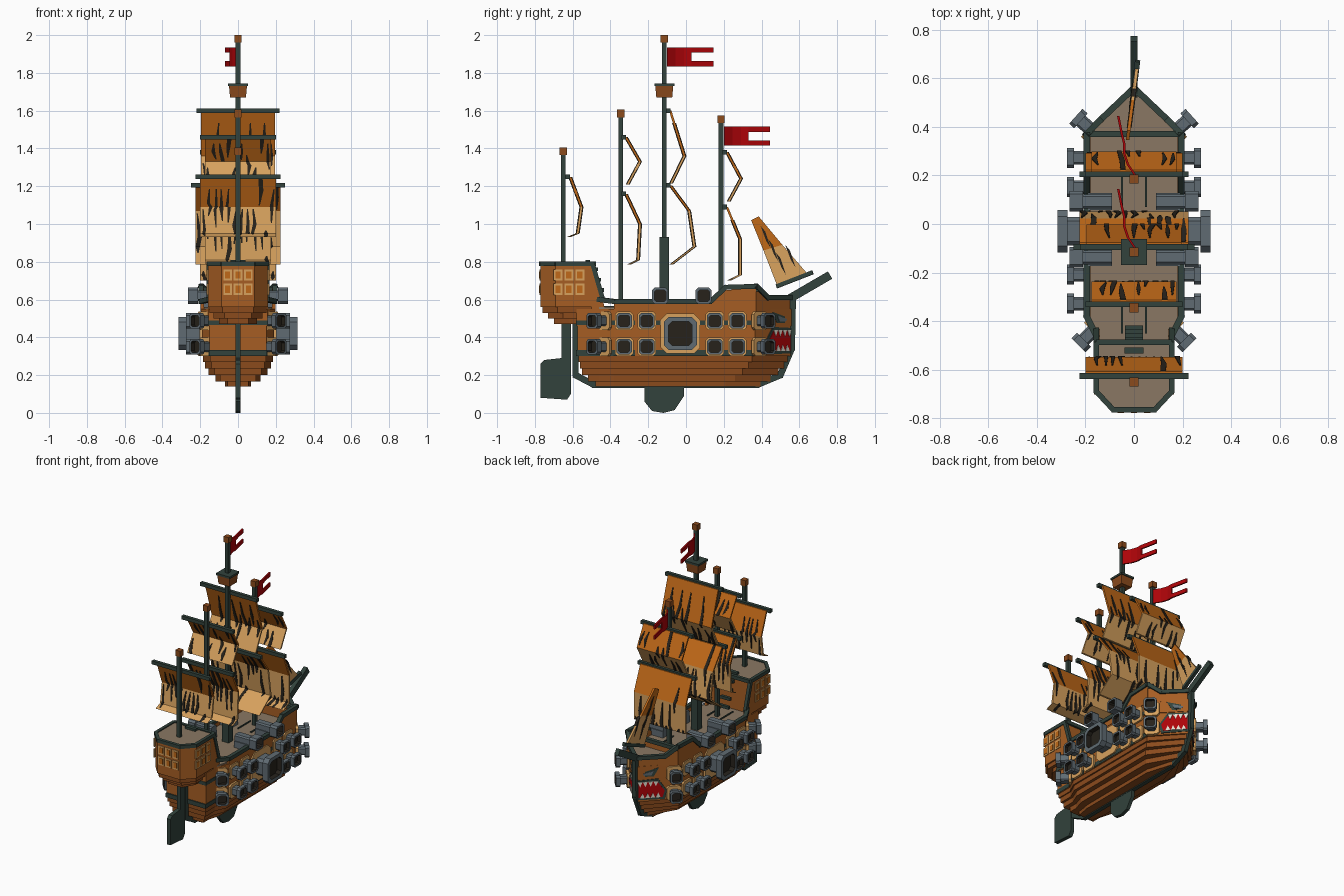
import bpy, bmesh, math, random
from mathutils import Vector, Matrix

default_cube = bpy.data.objects.get("Cube")
if default_cube:
    bpy.data.objects.remove(default_cube, do_unlink=True)
random.seed(7)


def material(name, red, green, blue):
    linear = [(c / 255) ** 2.2 for c in (red, green, blue)] + [1]
    mat = bpy.data.materials.new(name)
    mat.use_nodes = True
    mat.diffuse_color = linear
    mat.node_tree.nodes["Principled BSDF"].inputs["Base Color"].default_value = linear
    return mat


HULL = material("hull brown", 138, 76, 34)
PLANK = material("plank orange brown", 165, 94, 40)
ORANGE = material("sail orange", 190, 104, 30)
TAN = material("tan", 214, 160, 94)
DECK = material("deck grey brown", 136, 119, 99)
TRIM = material("dark green trim", 53, 68, 62)
IRON = material("iron grey", 96, 107, 114)
DARK = material("charcoal", 43, 39, 33)
RED = material("red", 172, 12, 17)
WHITE = material("tooth white", 225, 220, 205)


def loft(name, rings, *mats, rule=None):
    """Closed solid through rings of matching points."""
    bm = bmesh.new()
    loops = [[bm.verts.new(p) for p in ring] for ring in rings]
    n = len(loops[0])
    bm.faces.new(loops[0])
    for i, (a, b) in enumerate(zip(loops, loops[1:])):
        for k in range(n):
            face = bm.faces.new((a[k], a[(k + 1) % n], b[(k + 1) % n], b[k]))
            face.material_index = rule(i) if rule else 0
    bm.faces.new(loops[-1]).material_index = len(mats) - 1
    bmesh.ops.recalc_face_normals(bm, faces=bm.faces)
    mesh = bpy.data.meshes.new(name)
    bm.to_mesh(mesh)
    bm.free()
    for mat in mats:
        mesh.materials.append(mat)
    obj = bpy.data.objects.new(name, mesh)
    bpy.context.collection.objects.link(obj)
    return obj


def prism(name, axis, points, low, high, mat):
    place = {"x": lambda a, b, d: (d, a, b), "y": lambda a, b, d: (a, d, b),
             "z": lambda a, b, d: (a, b, d)}[axis]
    return loft(name, [[place(a, b, d) for a, b in points] for d in (low, high)], mat)


def box(name, center, size, mat):
    (x, y, z), (w, d, h) = center, (s / 2 for s in size)
    corners = [(x - w, y - d), (x + w, y - d), (x + w, y + d), (x - w, y + d)]
    return prism(name, "z", corners, z - h, z + h, mat)


def beam(name, start, end, width, height, mat):
    start, end = Vector(start), Vector(end)
    along = (end - start).normalized()
    side = along.cross((0, 0, 1))
    side = side.normalized() if side.length > .01 else Vector((1, 0, 0))
    up = side.cross(along) * height / 2
    side, extra = side * width / 2, along * min(width, height) * .3
    return loft(name, [[p + side + up, p - side + up, p - side - up, p + side - up]
                       for p in (start - extra, end + extra)], mat)


def path(name, points, width, height, mat):
    for a, b in zip(points, points[1:]):
        beam(name, a, b, width, height, mat)


def mirrored(points):
    return points + [(-x, y) for x, y in reversed(points)]


# Hull: stepped planks below, straight side above
layers = [(.14, .07, -.48, .40), (.165, .12, -.52, .45), (.2, .155, -.55, .49),
          (.235, .175, -.56, .52), (.27, .185, -.57, .54), (.3, .19, -.575, .555),
          (.46, .195, -.58, .56), (.55, 0, 0, 0)]
for (z, w, stern, bow), above in zip(layers, layers[1:]):
    outline = mirrored([(w * .8, stern), (w * .8, -.46), (w, -.38), (w, bow - .19), (.012, bow)])
    prism("hull_planks", "z", outline, z, above[0], PLANK if z > .29 else HULL)
for z, w, tall in ((.317, .193, .03), (.477, .198, .024)):
    band = mirrored([(w * .8, -.583), (w * .8, -.46), (w, -.38), (w, -.27), (w - .02, -.27)])
    prism("hull_band", "z", band, z - tall / 2, z + tall / 2, TRIM)
    for s in (1, -1):
        box("hull_band", (s * (w - .005), .08, z), (.01, .56, tall), TRIM)
prism("main_deck", "z", mirrored([(.15, -.5), (.18, -.38), (.18, .36)]), .55, .56, DECK)
prism("foredeck", "z", mirrored([(.185, .37), (.01, .545)]), .55, .605, DECK)

# Bulwarks, rails and painted bow
along = Vector((-.19, .19, 0)).normalized()
outward = Vector((1, 1, 0)).normalized()


def bow_plate(name, side, points, depth, mat):
    corner = Vector((.195, .37, 0))
    rings = []
    for d in (-.004, depth):
        ring = [corner + along * (y - .37) * 1.414 + outward * d + Vector((0, 0, z)) for y, z in points]
        rings.append([(p.x * side, p.y, p.z) for p in ring])
    loft(name, rings, mat)


for s in (1, -1):
    wall = [(-.38, .54), (.37, .54), (.37, .66), (.21, .65), (.13, .585), (-.38, .585)]
    prism("bulwark", "x", wall, s * .18, s * .198, PLANK)
    bow_plate("bow_bulwark", s, [(.37, .54), (.55, .54), (.55, .6), (.43, .6), (.38, .66), (.37, .66)], .002, PLANK)
    path("rail", [(s * x, y, z) for x, y, z in (
        (.155, -.46, .6), (.195, -.38, .59), (.195, .13, .59), (.195, .21, .665), (.195, .37, .67),
        (.137, .43, .61), (0, .56, .61))], .026, .026, TRIM)
    bow_plate("mouth_rim", s, [(.42, .37), (.46, .455), (.555, .45), (.555, .315), (.43, .31)], .003, TRIM)
    bow_plate("mouth", s, [(.43, .37), (.465, .44), (.55, .435), (.55, .33), (.44, .325)], .005, RED)
    for k in range(4):
        y = .46 + k * .024
        bow_plate("upper_tooth", s, [(y, .44), (y + .022, .44), (y + .011, .405)], .008, WHITE)
        bow_plate("lower_tooth", s, [(y - .01, .327), (y + .012, .327), (y, .36)], .008, WHITE)
    bow_plate("eye_rim", s, [(.455, .535), (.55, .5), (.54, .475), (.48, .475)], .004, TRIM)
    bow_plate("eye", s, [(.48, .515), (.53, .497), (.525, .485), (.49, .485)], .007, IRON)
beam("foredeck_rail", (-.19, .37, .655), (.19, .37, .655), .025, .025, TRIM)
box("foredeck_front", (0, .365, .59), (.37, .015, .1), PLANK)
for x in (-.05, .05):
    box("deck_strip", (x, .14, .563), (.008, .14, .008), TRIM)
    box("deck_strip", (x, -.38, .563), (.008, .14, .008), TRIM)

# Keel, fin, rudder and bowsprit
path("keel", [(0, y, z) for y, z in ((-.585, .5), (-.585, .2), (-.49, .15), (.38, .15), (.5, .2),
                                     (.56, .34), (.565, .6))], .028, .034, TRIM)
prism("keel_fin", "x", [(-.22, .15), (-.22, .06), (-.18, .01), (-.12, 0), (-.06, .015), (-.01, .09), (-.01, .15)],
      -.012, .012, TRIM)
prism("rudder", "x", [(-.77, .08), (-.63, .07), (-.61, .1), (-.61, .47), (-.66, .47), (-.66, .29), (-.75, .28), (-.77, .26)],
      -.014, .014, TRIM)
beam("bowsprit", (0, .54, .6), (0, .755, .725), .03, .045, TRIM)

# Stern cabin with windows
for z, top, w, rear in ((.47, .5, .1, -.7), (.5, .53, .13, -.73), (.53, .56, .15, -.76), (.56, .79, .16, -.77)):
    outline = mirrored([(w, -.49), (w, rear + .08), (w * .55, rear)])
    prism("cabin", "z", outline, z, top, HULL if z < .55 else PLANK)
prism("cabin_deck", "z", mirrored([(.15, -.49), (.15, -.69), (.085, -.76)]), .785, .795, DECK)
for s in (1, -1):
    prism("cabin_wing", "x", [(-.5, .55), (-.43, .55), (-.44, .6), (-.5, .79)], s * .142, s * .16, PLANK)
    path("cabin_rail", [(s * x, y, z) for x, y, z in (
        (.155, -.44, .6), (.155, -.495, .79), (.155, -.69, .79), (.085, -.765, .79), (0, -.765, .79))],
        .022, .024, TRIM)
    for row in (.655, .73):
        for col in (-1, 0, 1):
            y = -.62 + col * .058
            box("side_window_frame", (s * .161, y, row), (.008, .048, .06), TAN)
            box("side_window_pane", (s * .163, y, row), (.009, .028, .038), ORANGE)
for row in (.655, .73):
    for x in (-.055, 0, .055):
        box("rear_window_frame", (x, -.771, row), (.046, .008, .06), TAN)
        box("rear_window_pane", (x, -.773, row), (.026, .009, .038), ORANGE)
beam("cabin_front_rail", (-.15, -.487, .79), (.15, -.487, .79), .022, .024, TRIM)
box("cabin_hatch", (0, -.52, .8), (.08, .025, .02), TRIM)
for step in range(4):
    box("stair", (0, -.475 + step * .016, .76 - step * .055), (.075, .02, .02), TRIM)


# Cannons: chamfered square barrels with a flared muzzle and dark bore
def cannon(name, base, angle, size, length, side):
    turn = Matrix.Rotation(angle, 3, "Z")

    def ring(x, half):
        c = half * .7
        flat = [(half, c), (c, half), (-c, half), (-half, c), (-half, -c), (-c, -half), (c, -half), (half, -c)]
        points = [Vector(base) + turn @ Vector((x, y, z)) for y, z in flat]
        return [(p.x * side, p.y, p.z) for p in points]

    shape = [(-.02, .34), (length * .65, .34), (length * .65, .5), (length, .5), (length, .36), (length * .7, .36)]
    loft(name, [ring(x, r * size) for x, r in shape], IRON, DARK, rule=lambda i: int(i == 4))
    if name != "deck_cannon":
        loft("gunport_frame", [ring(x, size * .6) for x in (-.01, .008)], TAN)


for s in (1, -1):
    for z in (.35, .487):
        for y in (-.328, -.208, .152, .272):
            cannon("side_cannon", (.195, y, z), 0, .082, .08, s)
        cannon("bow_cannon", (.18, .39, z), math.radians(42), .082, .08, s)
        cannon("stern_cannon", (.165, -.435, z), math.radians(-45), .082, .09, s)
    cannon("great_cannon", (.195, -.03, .42), 0, .175, .12, s)
    for y in (-.137, .093):
        cannon("deck_cannon", (.11, y, .62), 0, .085, .155, s)
        box("cannon_carriage", (s * .14, y, .58), (.1, .07, .05), IRON)

# Masts, caps and lookout
for y, foot, top in ((-.65, .78, 1.39), (-.345, .55, 1.59), (-.115, .55, 1.985), (.185, .55, 1.56)):
    box("mast", (0, y, (foot + top) / 2), (.025, .025, top - foot), TRIM)
    box("mast_cap", (0, y, top - .005), (.038, .038, .04), HULL)
box("main_mast_base", (0, -.115, .74), (.05, .05, .38), TRIM)
loft("lookout", [[(x * w, -.115 + y * w, z) for x, y in ((1, 1), (-1, 1), (-1, -1), (1, -1))]
                 for z, w in ((1.67, .042), (1.735, .048))], HULL)
box("lookout_rim", (0, -.115, 1.738), (.106, .106, .014), TRIM)


# Sails: bent panels, yard and jagged stripes
def sail(half, profile):
    for i, ((y, z), (v, w)) in enumerate(zip(profile, profile[1:])):
        prism("sail_panel", "x", [(y, z), (y + .013, z), (v + .013, w), (v, w)], -half, half, TAN if i else ORANGE)
    y, z = profile[0]
    box("yard", (0, y - .005, z), (half * 2 + .05, .024, .024), TRIM)
    last = len(profile) - 1
    count = int(half * 60)
    for k in range(count):
        x = -half + (k + .5) * 2 * half / count
        begin = random.choice((0, .15, .4, .7)) * last * .9
        finish = min(last, begin + random.uniform(.3, .55) * last)
        stops = sorted({begin, finish, (begin + finish) / 2, *(j for j in range(last) if begin < j < finish)})
        rings = []
        for t in stops:
            j = min(int(t), last - 1)
            y, z = (a + (b - a) * (t - j) for a, b in zip(profile[j], profile[j + 1]))
            w = .003 if t in (begin, finish) and 0 < t < last else random.uniform(.008, .012)
            c = max(w - half, min(half - w, x + random.uniform(-.009, .009)))
            rings.append([(c - w, y - .004, z), (c + w, y - .004, z), (c + w, y + .017, z), (c - w, y + .017, z)])
        loft("sail_stripe", rings, DARK)


sail(.2, [(-.62, 1.25), (-.56, 1.09), (-.58, .95), (-.63, .93)])
sail(.175, [(-.325, 1.46), (-.25, 1.33), (-.315, 1.21)])
sail(.175, [(-.325, 1.16), (-.25, 1), (-.26, .81), (-.31, .785)])
sail(.195, [(-.09, 1.6), (-.015, 1.36), (-.085, 1.215)])
sail(.225, [(-.09, 1.205), (.01, 1.07), (.038, .88), (-.085, .785)])
sail(.175, [(.21, 1.38), (.285, 1.24), (.22, 1.12)])
sail(.2, [(.21, 1.09), (.28, .92), (.28, .73), (.22, .7)])


# Jib sail, slightly turned
def jib_piece(name, points, half, mat):
    loft(name, [[((y - .55) * .13 + d, y, z) for y, z in points] for d in (-half, half)], mat)


jib_piece("jib_top", [(.345, 1.02), (.385, 1.04), (.51, .89), (.41, .86)], .007, ORANGE)
jib_piece("jib_bottom", [(.41, .86), (.51, .89), (.64, .74), (.48, .68)], .007, TAN)
for y, z in ((.42, .93), (.46, .86), (.5, .79), (.55, .83)):
    jib_piece("jib_stripe", [(y - .025, z + .06), (y, z + .03), (y + .03, z - .06), (y + .005, z - .02)], .01, DARK)
beam("jib_boom", (-.009, .485, .672), (.014, .665, .742), .022, .022, TRIM)


# Swallow-tailed flags
def flag(y, z):
    wave = [(0, 0), (-.03, .045), (-.045, .09), (-.045, .13), (-.055, .17), (-.07, .245)]
    for i, ((a, b), (c, d)) in enumerate(zip(wave, wave[1:])):
        strip = [(a, y + b), (a + .01, y + b), (c + .01, y + d), (c, y + d)]
        spans = ((-.05, .05),) if i < 3 else ((-.05, -.022), (.022, .05))
        for low, high in spans:
            prism("flag", "z", strip, z + low, z + high, RED)


flag(-.1, 1.885)
flag(.2, 1.465)
